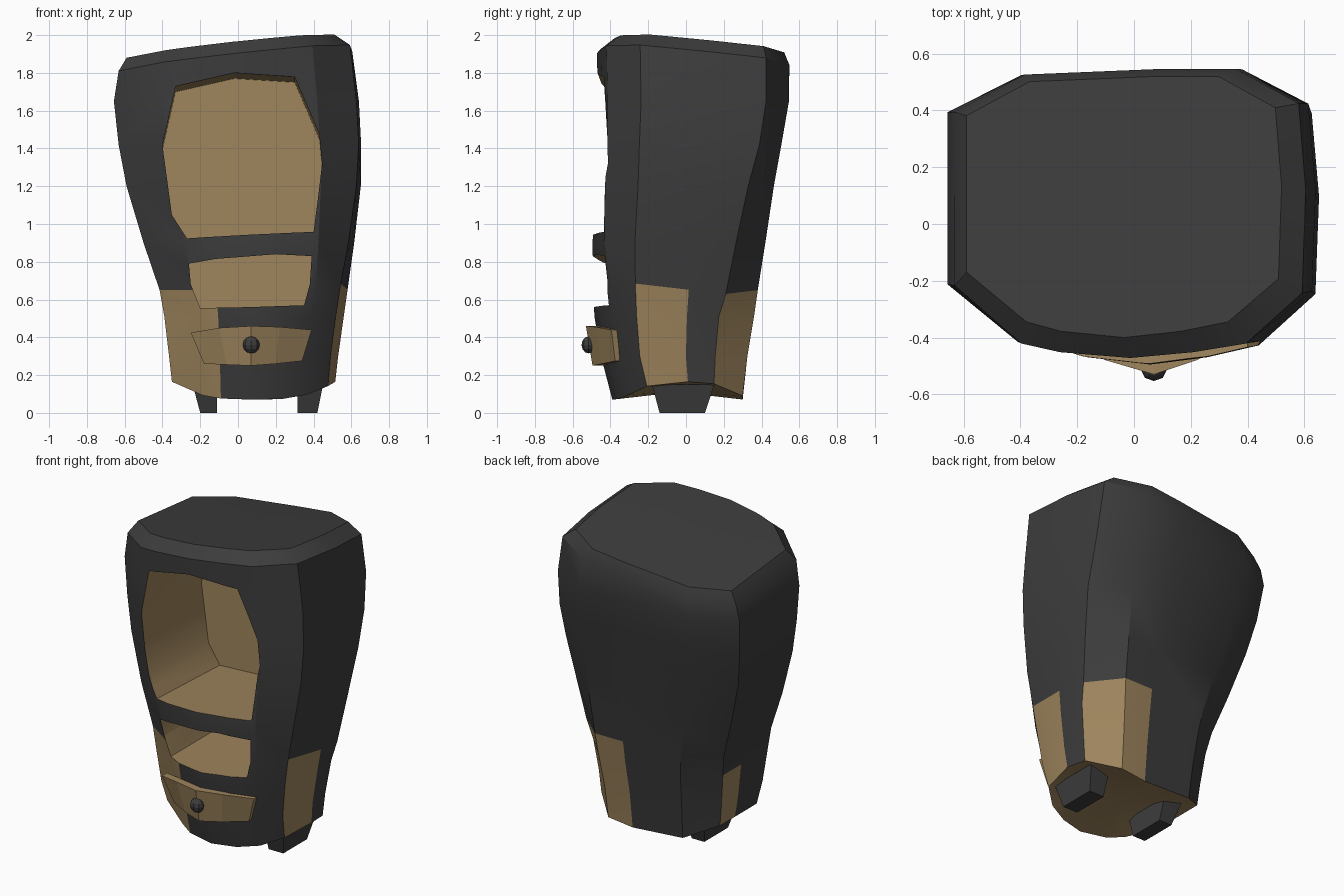
import bpy, bmesh, math

if "Cube" in bpy.data.objects:
    bpy.data.objects.remove(bpy.data.objects["Cube"])

def material(name, rgb):
    m = bpy.data.materials.new(name)
    m.diffuse_color = (*rgb, 1)
    m.use_nodes = True
    m.node_tree.nodes["Principled BSDF"].inputs["Base Color"].default_value = m.diffuse_color
    return m

DARK = material("charcoal paint", (0.046, 0.046, 0.046))
WOOD = material("bare wood", (0.345, 0.235, 0.11))

def make_object(name, verts, faces, indices=None, index=0):
    """Mesh object with both materials and outward normals."""
    me = bpy.data.meshes.new(name)
    me.from_pydata(verts, [], faces)
    me.materials.append(DARK)
    me.materials.append(WOOD)
    for i, p in enumerate(me.polygons):
        p.material_index = indices[i] if indices else index
    bm = bmesh.new()
    bm.from_mesh(me)
    bmesh.ops.recalc_face_normals(bm, faces=bm.faces)
    bm.to_mesh(me)
    bm.free()
    ob = bpy.data.objects.new(name, me)
    bpy.context.collection.objects.link(ob)
    return ob

def activate(ob):
    bpy.ops.object.select_all(action='DESELECT')
    ob.select_set(True)
    bpy.context.view_layer.objects.active = ob

def bridge(front, back):
    """Closed prism between two matching loops."""
    n = len(front)
    faces = [tuple(range(n)), tuple(range(2 * n - 1, n - 1, -1))]
    faces += [(i, (i + 1) % n, n + (i + 1) % n, n + i) for i in range(n)]
    return front + back, faces

# Cabinet body: plan outline lofted through levels; t is 0 at the foot, 1 at the top
def outline(vc, t):
    return [(0, .79 + .06 * t), (.2, .98), (.6, 1), (.8, 1), (.98, .78 + .1 * t), (1, .58),
            (.955 + .035 * t, .265 - .04 * t), (.83, vc), (.68, .4 * vc), (.5, 0),
            (.3, .4 * vc), (.19, vc), (0, .25), (0, .57)]

# z, left, right, front, back, front corner setback
levels = [("bottom", -.35, .515, -.39, .30, .13),
          (.30, -.365, .53, -.45, .325, .145),
          (.51, -.39, .56, -.485, .36, .125),
          (.65, -.415, .58, -.49, .38, .10),
          (.90, -.50, .615, -.495, .42, .07),
          (1.20, -.59, .65, -.475, .465, .05),
          (1.42, -.632, .652, -.465, .505, .05),
          (1.65, -.657, .64, -.465, .545, .05),
          ("shoulder", -.632, .605, -.472, .547, .05),
          ("top", -.59, .52, -.40, .52, .06)]

def level_z(z, u, v, x, y):
    if z == "bottom":
        return .07 + .095 * abs(2 * u - 1) ** 3
    if z == .65 and u > .9:          # worn edge slopes on the right side
        return .66 - .1 * (v - .5)
    plane = 1.928 + .11 * x - .10 * y
    return {"top": plane, "shoulder": plane - .07}.get(z, z)

verts, faces, mats = [], [], []
for k, (z, xl, xr, yf, yb, vc) in enumerate(levels):
    for u, v in outline(vc, max(0, min(1, (k - 2) / 4))):
        x, y = xl + u * (xr - xl), yf + v * (yb - yf)
        verts.append((x, y, level_z(z, u, v, x, y)))
N = 14
worn = {2: 3, 3: 3, 5: 3, 10: 3, 11: 3, 13: 2}   # column: rows of bare wood
for r in range(len(levels) - 1):
    for i in range(N):
        j = (i + 1) % N
        faces.append((r * N + i, r * N + j, (r + 1) * N + j, (r + 1) * N + i))
        mats.append(1 if r < worn.get(i, 0) else 0)
# underside (wood) and lid (dark) as fans
for base, centre, mat in ((0, (.08, -.04, .11), 1),
                          ((len(levels) - 1) * N, (-.03, .06, 1.93), 0)):
    verts.append(centre)
    for i in range(N):
        faces.append((base + i, base + (i + 1) % N, len(verts) - 1))
        mats.append(mat)
body = make_object("cabinet_body", verts, faces, mats)

# Openings cut into the front, lined with wood
def cut_opening(name, outline_xz, depth, drop):
    front = [(x, -.8, z + drop / 2) for x, z in outline_xz]
    back = [(x, depth, z - drop) for x, z in outline_xz]
    cutter = make_object(name, *bridge(front, back), index=1)
    cutter.hide_render = True
    mod = body.modifiers.new(name, 'BOOLEAN')
    mod.operation, mod.solver, mod.object = 'DIFFERENCE', 'EXACT', cutter
    activate(body)
    bpy.ops.object.modifier_apply(modifier=mod.name)
    bpy.data.objects.remove(cutter)

cut_opening("large_opening", [(-.27, .925), (.40, .96), (.425, 1.15), (.445, 1.32), (.43, 1.48),
                              (.30, 1.78), (-.02, 1.80), (-.33, 1.73), (-.40, 1.42), (-.35, 1.05)], .2, .03)
cut_opening("small_opening", [(-.26, .79), (-.12, .815), (.2, .84), (.39, .83), (.38, .68),
                              (.35, .57), (.06, .56), (-.2, .555), (-.25, .68)], .12, 0)
activate(body)
bpy.ops.object.shade_smooth_by_angle(angle=math.radians(30))

# Bowed drawer front
top = [(-.25, -.415, .425), (-.1, -.48, .45), (.07, -.53, .46), (.22, -.48, .455), (.39, -.395, .44)]
low = [(.34, -.375, .275), (.2, -.445, .26), (.07, -.495, .25), (-.06, -.45, .255), (-.18, -.39, .26)]
back = [(x, y + .05, z) for x, y, z in top + low]
dv = top + low + back
df = []
for i in range(4):
    a, b, c, d = i, i + 1, 8 - i, 9 - i
    df += [(a, b, c, d), (a + 10, d + 10, c + 10, b + 10)]
df += [(i, (i + 1) % 10, 10 + (i + 1) % 10, 10 + i) for i in range(10)]
drawer = make_object("drawer_front", dv, df, index=1)

# Drawer knob
bpy.ops.mesh.primitive_uv_sphere_add(segments=8, ring_count=6, radius=.045, location=(.07, -.515, .36))
knob = bpy.context.object
knob.name = "drawer_knob"
knob.scale.y = .85
knob.data.materials.append(DARK)

# Tapered feet
for name, x0, x1, out in (("left_foot", -.20, -.11, -.04), ("right_foot", .315, .42, .03)):
    xa, xb = x0 + min(out, 0), x1 + max(out, 0)
    low = [(x0, -.14, 0), (x1, -.14, 0), (x1, .10, 0), (x0, .10, 0)]
    high = [(xa, -.18, .15), (xb, -.18, .15), (xb, .15, .15), (xa, .15, .15)]
    make_object(name, *bridge(low, high), index=0)
